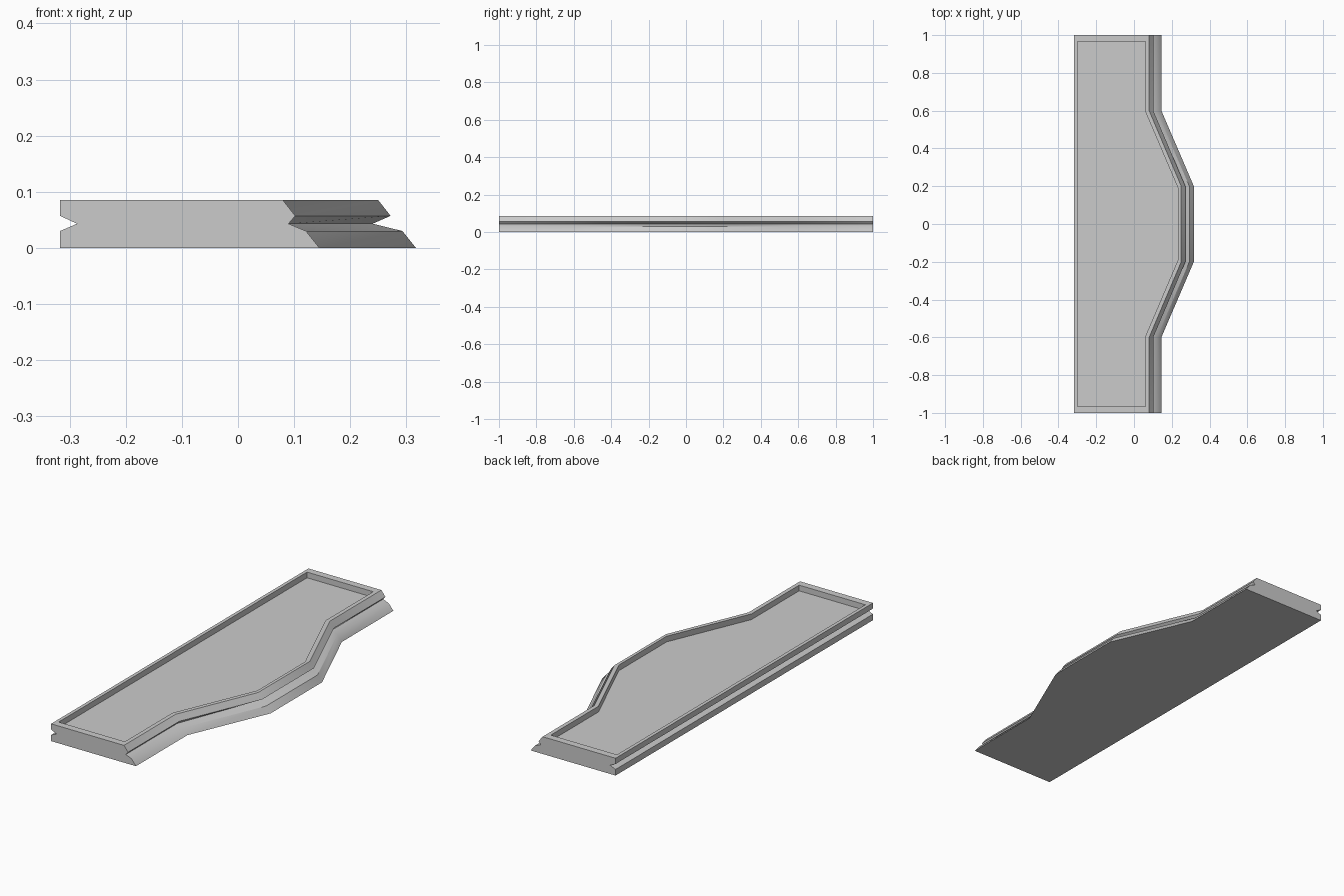
import bpy, bmesh, math

cube = bpy.data.objects.get("Cube")
if cube:
    bpy.data.objects.remove(cube, do_unlink=True)

grey = bpy.data.materials.new("stone grey")
grey.use_nodes = True
colour = (0.6, 0.6, 0.6, 1)
grey.diffuse_color = colour
grey.node_tree.nodes["Principled BSDF"].inputs["Base Color"].default_value = colour


def outline(left, end, mid, z, y_end=1.0, y_outer=0.6, y_inner=0.2):
    """Plan outline: straight left edge, right edge bulging out in the middle."""
    half = [(left, y_end), (end, y_end), (end, y_outer), (mid, y_inner)]
    front = [(x, -y, z) for x, y in half]
    back = [(x, y, z) for x, y in reversed(half)]
    return front + back


# Stacked outlines: base, lower ledge, groove, upper lip, rim, tray edge, tray floor
levels = [
    outline(-0.317, 0.145, 0.317, 0),
    outline(-0.317, 0.121, 0.293, 0.03),
    outline(-0.287, 0.09, 0.24, 0.043),
    outline(-0.317, 0.102, 0.272, 0.057),
    outline(-0.317, 0.08, 0.25, 0.085),
    outline(-0.30, 0.06, 0.235, 0.085, 0.965, 0.595, 0.185),
    outline(-0.30, 0.06, 0.235, 0.057, 0.965, 0.595, 0.185),
]

bm = bmesh.new()
rings = [[bm.verts.new(co) for co in level] for level in levels]
for lower, upper in zip(rings, rings[1:]):
    for i in range(len(lower)):
        j = (i + 1) % len(lower)
        bm.faces.new((lower[i], lower[j], upper[j], upper[i]))

# Underside and tray floor
bm.faces.new(list(reversed(rings[0])))
bm.faces.new(rings[-1])
bmesh.ops.recalc_face_normals(bm, faces=bm.faces[:])

mesh = bpy.data.meshes.new("tray_platform")
bm.to_mesh(mesh)
bm.free()
mesh.materials.append(grey)
platform = bpy.data.objects.new("tray_platform", mesh)
bpy.context.collection.objects.link(platform)

# Soft bends, crisp edges
bpy.context.view_layer.objects.active = platform
platform.select_set(True)
bpy.ops.object.shade_smooth_by_angle(angle=math.radians(30))
